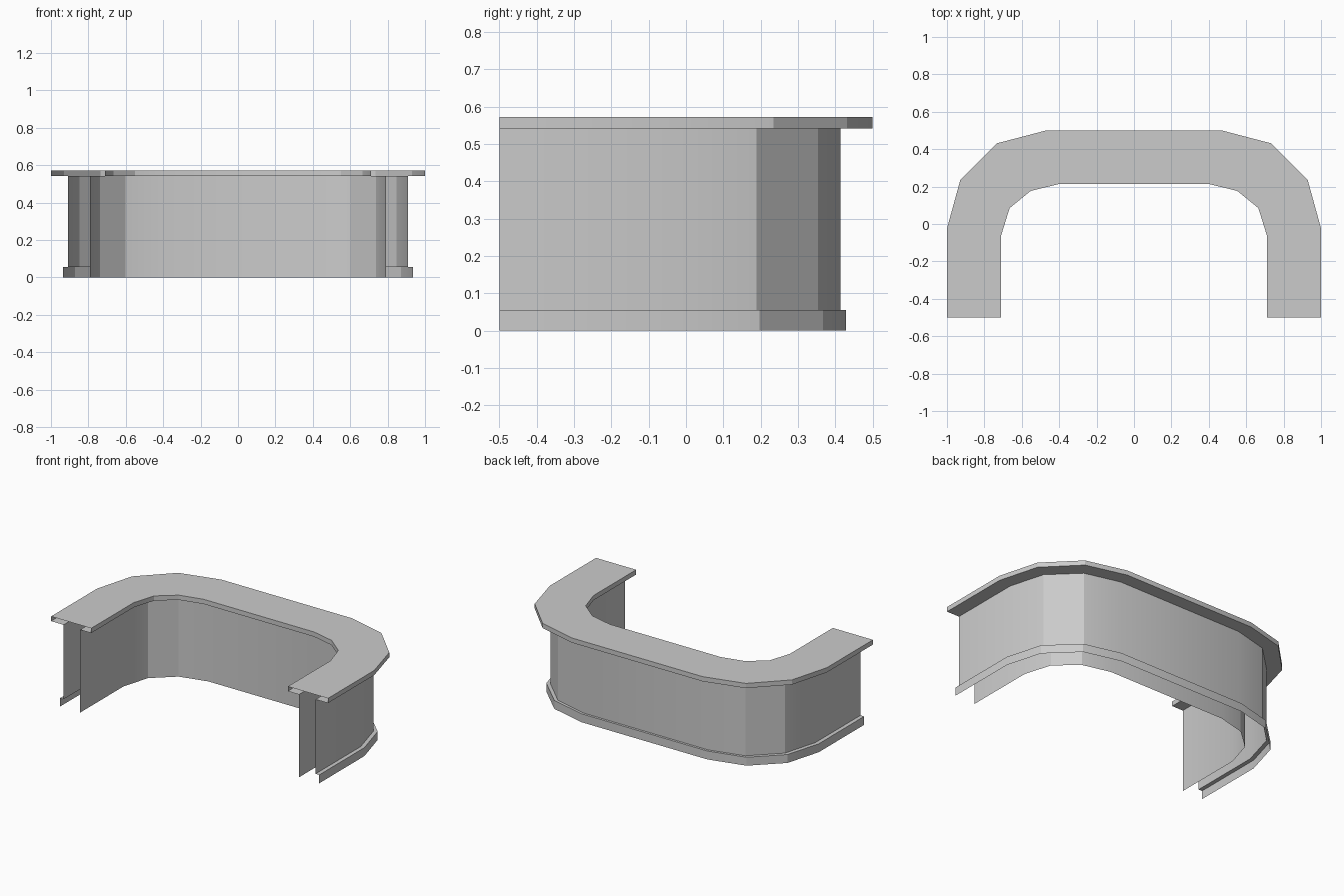
import bpy
import math

if "Cube" in bpy.data.objects:
    bpy.data.objects.remove(bpy.data.objects["Cube"])

# Plan of the worktop: left half of the outer and inner edges, then mirrored
OUTER = [(-1.0, -0.5), (-1.0, -0.024), (-0.929, 0.234), (-0.734, 0.431), (-0.47, 0.5)]
INNER = [(-0.71, -0.5), (-0.71, -0.06), (-0.665, 0.085), (-0.552, 0.177), (-0.40, 0.214)]


def rail(tx, ty):
    """U-shaped path between the outer edge (0) and the inner edge (1)."""
    half = [(a[0] + (b[0] - a[0]) * tx, a[1] + (b[1] - a[1]) * ty)
            for a, b in zip(OUTER, INNER)]
    return half + [(-x, y) for x, y in reversed(half)]


def sweep(name, profile):
    """Open strip through profile points (rail, z), running inside to outside."""
    rows = [[(x, y, z) for x, y in path] for path, z in profile]
    n = len(rows[0])
    verts = [v for row in rows for v in row]
    faces = [(k * n + i, k * n + i + 1, (k + 1) * n + i + 1, (k + 1) * n + i)
             for k in range(len(rows) - 1) for i in range(n - 1)]
    mesh = bpy.data.meshes.new(name)
    mesh.from_pydata(verts, [], faces)
    ob = bpy.data.objects.new(name, mesh)
    bpy.context.collection.objects.link(ob)
    bpy.ops.object.select_all(action='DESELECT')
    ob.select_set(True)
    bpy.context.view_layer.objects.active = ob
    bpy.ops.object.shade_smooth_by_angle(angle=math.radians(20))
    return ob


outer_edge, inner_edge = rail(0, 0), rail(1, 1)
front = rail(0.31, 0.303)
kick = rail(0.22, 0.25)
back = rail(0.724, 0.724)
TOP, UNDER, KICK_Z = 0.572, 0.541, 0.055

# Inner (staff side) wall
sweep("inner_wall", [(back, 0), (back, UNDER)])
# Worktop slab, hollow between the walls and open at the ends
sweep("counter_top", [(back, UNDER), (inner_edge, UNDER), (inner_edge, TOP),
                      (outer_edge, TOP), (outer_edge, UNDER), (front, UNDER)])
# Outer (visitor side) wall
sweep("outer_wall", [(front, UNDER), (front, KICK_Z)])
# Plinth strip around the foot of the outer wall
sweep("plinth", [(front, KICK_Z), (kick, KICK_Z), (kick, 0)])
